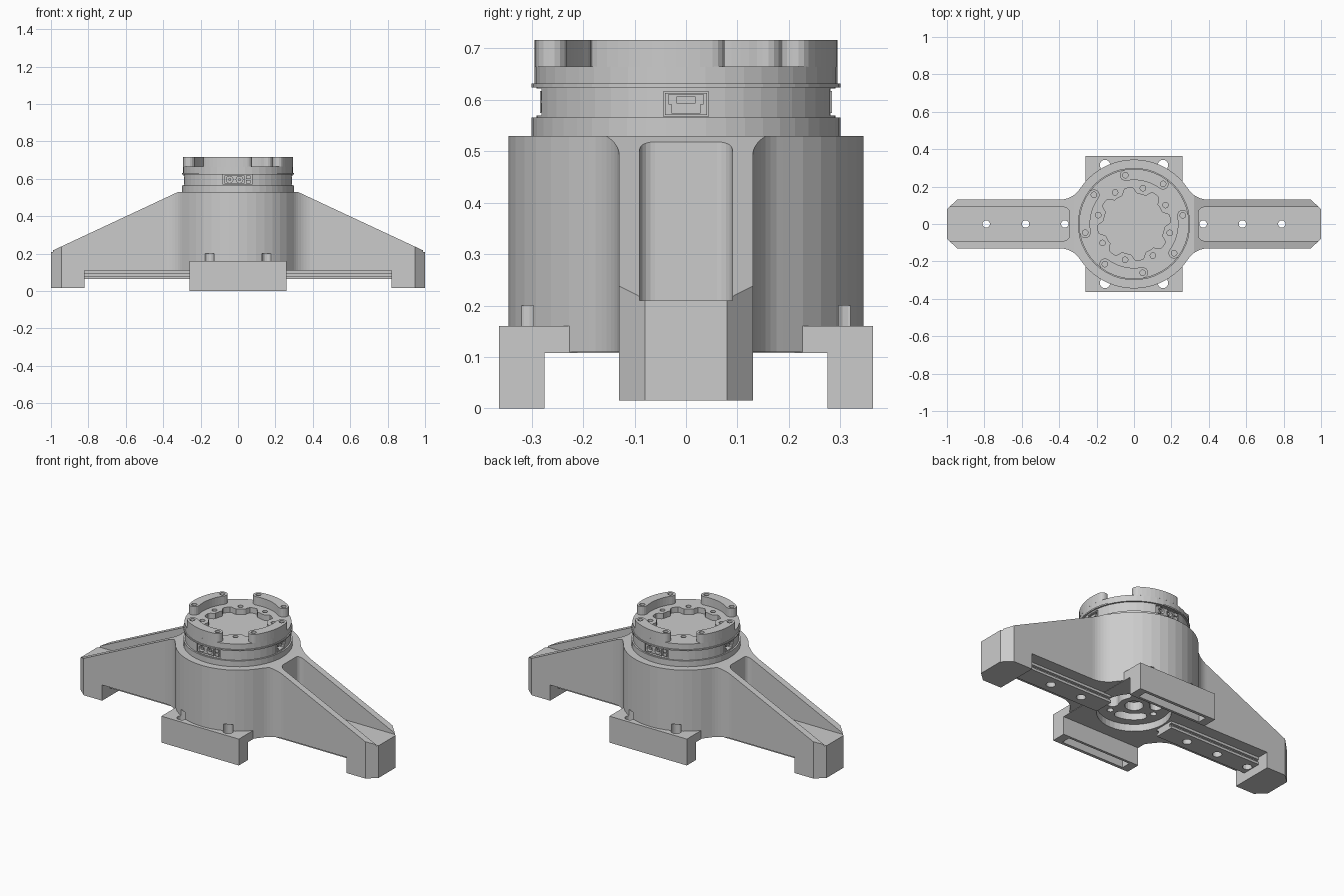
import bpy, bmesh
from math import sin, cos, pi, radians, atan2, sqrt
from mathutils import Matrix, Vector

if "Cube" in bpy.data.objects:
    bpy.data.objects.remove(bpy.data.objects["Cube"])


def finish(name, bm):
    bmesh.ops.recalc_face_normals(bm, faces=bm.faces)
    me = bpy.data.meshes.new(name)
    bm.to_mesh(me)
    bm.free()
    ob = bpy.data.objects.new(name, me)
    bpy.context.collection.objects.link(ob)
    return ob


def add_prism(bm, pts, lo, hi, axis='z', turn=0):
    """Extrude a 2D outline along an axis, then turn it about z (degrees)."""
    to3 = {'z': lambda a, b, c: (a, b, c),
           'y': lambda a, b, c: (a, c, b),
           'x': lambda a, b, c: (c, a, b)}[axis]
    rot = Matrix.Rotation(radians(turn), 3, 'Z')
    rings = [[bm.verts.new(rot @ Vector(to3(a, b, c))) for a, b in pts] for c in (lo, hi)]
    n = len(pts)
    bm.faces.new(rings[0])
    bm.faces.new(rings[1])
    for i in range(n):
        j = (i + 1) % n
        bm.faces.new((rings[0][i], rings[0][j], rings[1][j], rings[1][i]))


def prisms(name, items):
    bm = bmesh.new()
    for it in items:
        add_prism(bm, *it)
    return finish(name, bm)


def lathe(name, profile, steps=48):
    bm = bmesh.new()
    vs = [bm.verts.new((r, 0, z)) for r, z in profile]
    es = [bm.edges.new(p) for p in zip(vs, vs[1:])]
    bmesh.ops.spin(bm, geom=vs + es, cent=(0, 0, 0), axis=(0, 0, 1), angle=2 * pi, steps=steps)
    bmesh.ops.remove_doubles(bm, verts=bm.verts, dist=1e-5)
    return finish(name, bm)


def boolean(ob, items, op='DIFFERENCE'):
    tool = prisms('cutter', items)
    tool.hide_render = True
    m = ob.modifiers.new('bool', 'BOOLEAN')
    m.operation, m.solver, m.object = op, 'EXACT', tool
    bpy.context.view_layer.objects.active = ob
    bpy.ops.object.modifier_apply(modifier=m.name)
    bpy.data.objects.remove(tool)


def arc(cx, cy, r, a0, a1, n):
    return [(cx + r * cos(radians(a0 + (a1 - a0) * i / n)),
             cy + r * sin(radians(a0 + (a1 - a0) * i / n))) for i in range(n + 1)]


def circle(cx, cy, r, n=16):
    return arc(cx, cy, r, 0, 360, n)[:-1]


def rect(x0, x1, y0, y1):
    return [(x0, y0), (x1, y0), (x1, y1), (x0, y1)]


def polar(r, a):
    return r * cos(radians(a)), r * sin(radians(a))


def band(r0, r1, a0, a1):
    """Curved slot with rounded ends."""
    rm, h = (r0 + r1) / 2, (r1 - r0) / 2
    return (arc(0, 0, r1, a0, a1, 10) + arc(*polar(rm, a1), h, a1, a1 + 180, 8)[1:-1]
            + arc(0, 0, r0, a1, a0, 10) + arc(*polar(rm, a0), h, a0 + 180, a0 + 360, 8)[1:-1])


# Main body: round barrel blended into two arms, trimmed by the side profile
R, W, F = 0.345, 0.13, 0.13
fy = W + F
fx = sqrt((R + F) ** 2 - fy ** 2)
ta = atan2(fy, fx) * 180 / pi
quarter = ([(1, .08), (.945, W)] + arc(fx, fy, F, 270, 180 + ta, 8)
           + arc(0, 0, R, ta, 90, 7)[1:])
half = quarter + [(-x, y) for x, y in reversed(quarter[:-1])]
body = prisms('body_with_arms', [(half + [(-x, -y) for x, y in half], 0.0, .53)])
side = [(.32, .53), (1.001, .212), (1.001, .015), (.82, .015), (.82, .11)]
boolean(body, [(side + [(-x, z) for x, z in reversed(side)], -.6, .6, 'y')], 'INTERSECT')

# Mounting base with two legs, joined to the body
base = [(.275, 0), (.363, 0), (.363, .16), (-.363, .16), (-.363, 0), (-.275, 0),
        (-.275, .108), (.275, .108)]
boolean(body, [(base, -.26, .26, 'x')], 'UNION')

# Arm pockets, bolt holes, base leg pockets and underside hub recess
pockets, bolts, legs = [], [], []
for t in (0, 180):
    pocket = (arc(.375, .06, .03, 90, 180, 5) + arc(.375, -.06, .03, 180, 270, 5)
              + [(1.1, -.09), (1.1, .09)])
    pockets.append((pocket, .21, .7, 'z', t))
    bolts += [(circle(x, 0, .02), .05, .3, 'z', t) for x in (.37, .58, .79)]
    legs.append((rect(-.21, .21, .29, .345), -.1, .09, 'z', t))
    bolts += [(circle(x, .315, .028), .05, .2, 'z', t) for x in (-.155, .155)]
boolean(body, pockets)
boolean(body, legs)
boolean(body, bolts[:3] + bolts[5:8])
boolean(body, bolts[3:5] + bolts[8:])
boolean(body, [(circle(0, 0, .2, 40), .05, .15)])
hub_holes = [(circle(0, 0, .05, 20), .1, .2)]
for k in range(3):
    hub_holes.append((band(.085, .15, 120 * k - 28, 120 * k + 28), .1, .22))
    hub_holes.append((circle(*polar(.135, 120 * k + 60), .018), .1, .2))
boolean(body, hub_holes)

# Stepped rails under the arms
t_rail = [(.06, .065), (.06, .08), (.045, .08), (.045, .095), (.06, .095), (.06, .112)]
t_rail += [(-y, z) for y, z in reversed(t_rail)]
for label, t in (('right', 0), ('left', 180)):
    rail = prisms(label + '_rail', [(t_rail, .21, .82, 'x', t)])
    boolean(rail, [(circle(x, 0, .026), 0, .2, 'z', t) for x in (.37, .58, .79)])

# Turret: stepped drum
drum = lathe('turret_drum', [(0, .5), (.30, .5), (.30, .565), (.291, .565), (.291, .624),
                             (.30, .624), (.30, .632), (.294, .632), (.294, .665), (0, .665)])

# Scalloped well in the drum top, dipping inward around each screw hole
screws = [a + 90 * k for k in range(4) for a in (31, 76)]


def well_radius(a):
    d = min(abs((a - s + 180) % 360 - 180) for s in screws)
    u = max(0.0, min(1.0, (17 - d) / 9))
    return .195 - .032 * u * u * (3 - 2 * u)


boolean(drum, [([polar(well_radius(a), a) for a in range(0, 360, 3)], .632, .8)])
boolean(drum, [(circle(*polar(.197, s), .015, 14), .637, .8) for s in screws])

# Connector openings, two long (front, back) and two short (sides)
boolean(drum, [(rect(-.08, .075, .569, .622), -.4, -.25, 'y', t) for t in (0, 180)])
boolean(drum, [(rect(-.044, .044, .567, .616), .25, .4, 'x', t) for t in (0, 180)])

# Raised pads with a screw hole at each end
for k in range(4):
    a0, a1 = 54 + 90 * k, 100 + 90 * k
    pad = prisms('turret_pad', [(band(.235, .294, a0, a1), .664, .716)])
    boolean(pad, [(circle(*polar(.265, a), .015, 14), .68, .8) for a in (a0, a1)])

# Connector inserts
for label, t in (('front', 0), ('back', 180)):
    plug = prisms(label + '_socket', [(rect(-.072, .035, .574, .617), -.284, -.249, 'y', t)])
    boolean(plug, [(circle(x, .596, .018), -.3, -.258, 'y', t) for x in (-.045, .008)])
    prisms(label + '_socket_pins',
           [(circle(x, .596, .008, 10), -.28, -.25, 'y', t) for x in (-.045, .008)]
           + [(rect(.043, .066, z, z + .018), -.282, -.249, 'y', t) for z in (.576, .599)])
for label, t in (('right', 0), ('left', 180)):
    shell = prisms(label + '_port', [(rect(-.041, .041, .57, .613), .249, .29, 'x', t)])
    boolean(shell, [([(-.028, .574), (.028, .574), (.028, .592), (.034, .592), (.034, .61),
                      (-.034, .61), (-.034, .592), (-.028, .592)], .258, .4, 'x', t)])
    prisms(label + '_port_tongue', [(rect(-.018, .018, .593, .606), .25, .284, 'x', t)])
